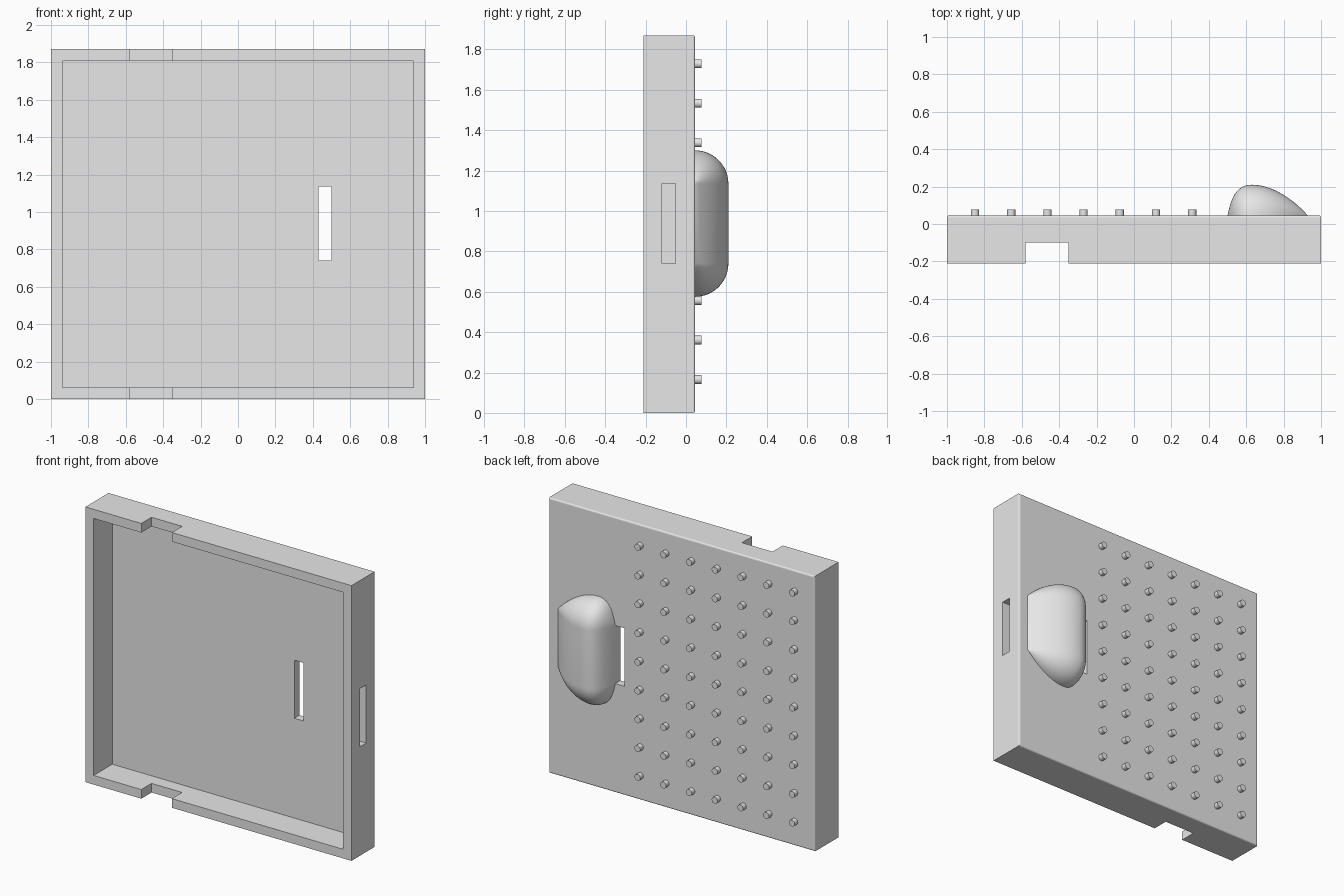
import bpy, bmesh
from math import radians, sin, cos, pi
from mathutils import Matrix, Vector
from mathutils.geometry import interpolate_bezier

if "Cube" in bpy.data.objects:
    bpy.data.objects.remove(bpy.data.objects["Cube"], do_unlink=True)

HEIGHT = 1.87
FRONT, BACK = -0.21, 0.045      # tray depth range
WALL = 0.062
SLOT_Z = (0.74, 1.135)          # shared by both slots and the grip

grey = bpy.data.materials.new("plain_grey")
grey.use_nodes = True
grey.diffuse_color = (0.8, 0.8, 0.8, 1)
grey.node_tree.nodes["Principled BSDF"].inputs["Base Color"].default_value = grey.diffuse_color


def make_object(name, bm):
    bmesh.ops.recalc_face_normals(bm, faces=bm.faces)
    mesh = bpy.data.meshes.new(name)
    bm.to_mesh(mesh)
    bm.free()
    mesh.materials.append(grey)
    obj = bpy.data.objects.new(name, mesh)
    bpy.context.collection.objects.link(obj)
    return obj


def box_mesh(xs, ys, zs):
    bm = bmesh.new()
    bmesh.ops.create_cube(bm, size=1)
    lo, hi = Vector((xs[0], ys[0], zs[0])), Vector((xs[1], ys[1], zs[1]))
    for v in bm.verts:
        v.co = (lo + hi) / 2 + v.co * (hi - lo)
    return bm


def smooth(obj, angle):
    bpy.ops.object.select_all(action="DESELECT")
    obj.select_set(True)
    bpy.context.view_layer.objects.active = obj
    bpy.ops.object.shade_smooth_by_angle(angle=radians(angle))


def cut(target, name, xs, ys, zs):
    cutter = make_object(name, box_mesh(xs, ys, zs))
    cutter.hide_render = True
    mod = target.modifiers.new(name, "BOOLEAN")
    mod.operation, mod.solver, mod.object = "DIFFERENCE", "EXACT", cutter
    bpy.context.view_layer.objects.active = target
    bpy.ops.object.modifier_apply(modifier=mod.name)
    bpy.data.objects.remove(cutter, do_unlink=True)


# Tray: box with softened back rim, hollowed from the front
bm = box_mesh((-1, 1), (FRONT, BACK), (0, HEIGHT))
rim = [e for e in bm.edges if all(v.co.y > 0 for v in e.verts)]
bmesh.ops.bevel(bm, geom=rim, offset=0.01, segments=3, profile=0.5, affect="EDGES")
tray = make_object("tray", bm)
cut(tray, "hollow", (WALL - 1, 1 - WALL), (-0.5, -0.01), (WALL, HEIGHT - WALL))
cut(tray, "rim_notches", (-0.58, -0.35), (-0.5, -0.1), (-0.5, 2.5))
cut(tray, "back_slot", (0.43, 0.5), (-0.1, 0.5), SLOT_Z)
cut(tray, "side_slot", (0.9, 1.2), (-0.12, -0.052), SLOT_Z)

# Pegs: regular grid on the back
bm = bmesh.new()
for col in range(7):
    for row in range(9):
        place = Matrix.Translation((-0.85 + col * 0.1935, 0.059, 0.165 + row * 0.1955))
        bmesh.ops.create_cone(bm, cap_ends=True, segments=20, radius1=0.022, radius2=0.022,
                              depth=0.038, matrix=place @ Matrix.Rotation(pi / 2, 4, "X"))
smooth(make_object("pegs", bm), 35)

# Grip: profile extruded along z, with ends turned about the plate surface
rise = interpolate_bezier(Vector((0.5, 0)), Vector((0.52, 0.1)),
                          Vector((0.55, 0.165)), Vector((0.63, 0.165)), 14)
fall = interpolate_bezier(Vector((0.63, 0.165)), Vector((0.73, 0.165)),
                          Vector((0.84, 0.1)), Vector((0.93, 0)), 14)
profile = list(rise) + list(fall)[1:]
STEPS = 12
stations = [(SLOT_Z[0], -pi / 2 * (1 - i / STEPS)) for i in range(STEPS + 1)]
stations += [(SLOT_Z[1], pi / 2 * i / STEPS) for i in range(STEPS + 1)]
bm = bmesh.new()
rings = [[bm.verts.new((p[0], BACK + p[1] * cos(a), z + p[1] * sin(a))) for p in profile]
         for z, a in stations]
for r, s in zip(rings, rings[1:]):
    for i in range(len(profile) - 1):
        bm.faces.new((r[i], r[i + 1], s[i + 1], s[i]))
bmesh.ops.remove_doubles(bm, verts=bm.verts, dist=0.0002)
bmesh.ops.holes_fill(bm, edges=[e for e in bm.edges if e.is_boundary], sides=0)
smooth(make_object("grip", bm), 35)
